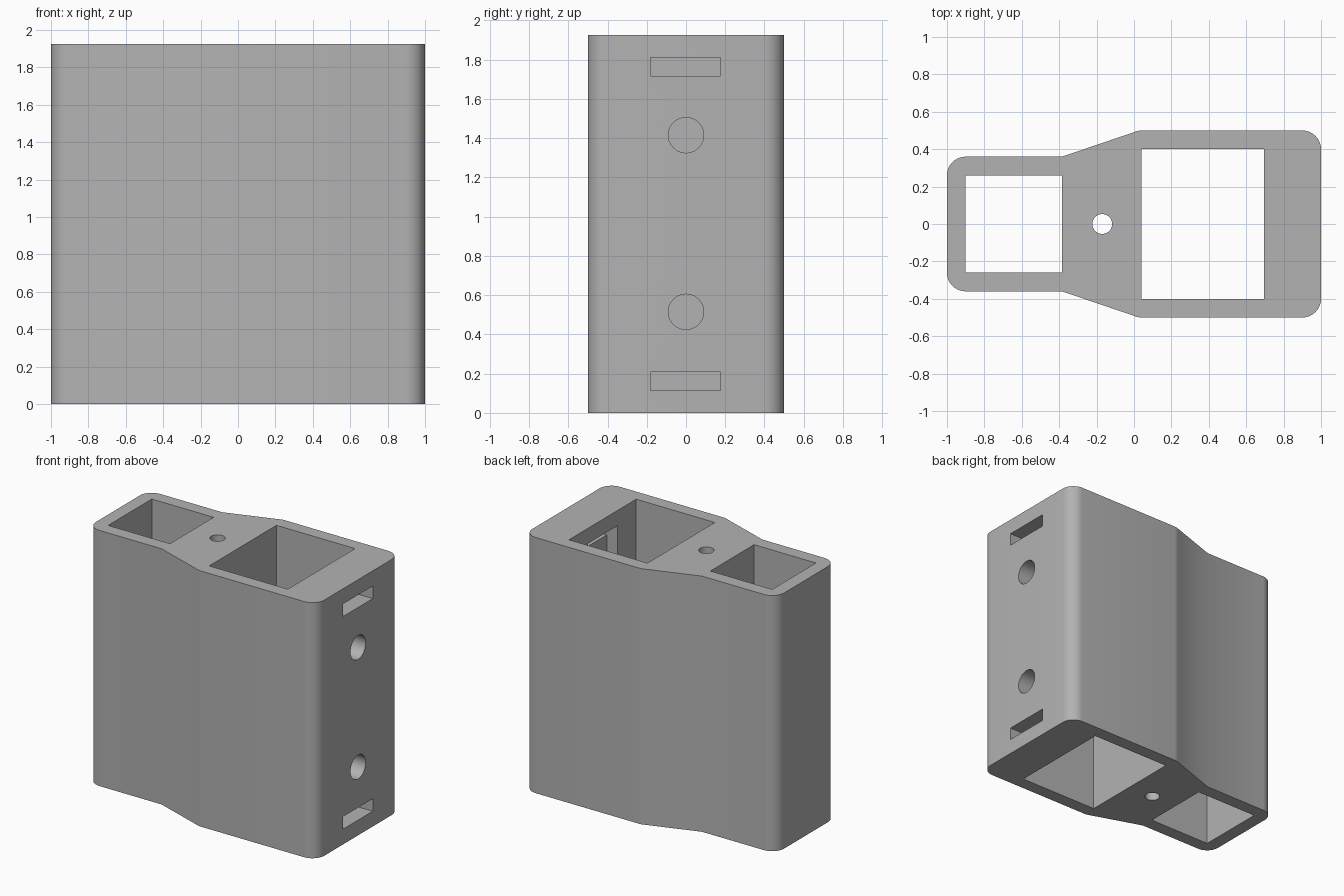
import bpy, bmesh, math
from mathutils import Vector

cube = bpy.data.objects.get("Cube")
if cube:
    bpy.data.objects.remove(cube, do_unlink=True)

HEIGHT = 1.925

grey = bpy.data.materials.new("plain grey")
grey.use_nodes = True
colour = (0.45, 0.45, 0.45, 1)
grey.diffuse_color = colour
grey.node_tree.nodes["Principled BSDF"].inputs["Base Color"].default_value = colour


def arc(cx, cy, r, start, end, steps=10):
    """Points on an arc, angles in degrees."""
    angles = [math.radians(start + (end - start) * i / steps) for i in range(steps + 1)]
    return [(cx + r * math.cos(a), cy + r * math.sin(a)) for a in angles]


def prism(name, outline, axis, low, high):
    """Extrude a closed outline along z (outline in xy) or x (outline in yz)."""
    bm = bmesh.new()
    if axis == 'z':
        verts = [bm.verts.new((a, b, low)) for a, b in outline]
        shift = Vector((0, 0, high - low))
    else:
        verts = [bm.verts.new((low, a, b)) for a, b in outline]
        shift = Vector((high - low, 0, 0))
    face = bm.faces.new(verts)
    grown = bmesh.ops.extrude_face_region(bm, geom=[face], use_keep_orig=True)
    bmesh.ops.translate(bm, vec=shift,
                        verts=[v for v in grown["geom"] if isinstance(v, bmesh.types.BMVert)])
    bmesh.ops.recalc_face_normals(bm, faces=bm.faces)
    mesh = bpy.data.meshes.new(name)
    bm.to_mesh(mesh)
    bm.free()
    mesh.materials.append(grey)
    obj = bpy.data.objects.new(name, mesh)
    bpy.context.collection.objects.link(obj)
    return obj


def rect(a0, a1, b0, b1):
    return [(a0, b0), (a1, b0), (a1, b1), (a0, b1)]


def circle(cx, cy, r):
    return arc(cx, cy, r, 0, 360, 40)[:-1]


# Body: rounded ends joined by a tapering waist, mirrored across y
upper = (arc(0.9, 0.4, 0.1, 0, 90)
         + [(0.04, 0.5), (0.02, 0.498), (0, 0.491), (-0.385, 0.36)]
         + arc(-0.9, 0.26, 0.1, 90, 180))
lower = [(x, -y) for x, y in reversed(upper)]
body = prism("double_socket_block", upper + lower, 'z', 0, HEIGHT)

# Openings: two square sockets, a vertical bore, and the tie recess in the thick wall
cutters = [
    prism("large_socket_cutter", rect(0.04, 0.695, -0.4, 0.4), 'z', -0.1, HEIGHT + 0.1),
    prism("small_socket_cutter", rect(-0.9, -0.385, -0.26, 0.26), 'z', -0.1, HEIGHT + 0.1),
    prism("centre_bore_cutter", circle(-0.17, 0, 0.053), 'z', -0.1, HEIGHT + 0.1),
    prism("tie_recess_cutter", rect(-0.18, 0.175, 0.115, HEIGHT - 0.115), 'x', 0.6, 0.785),
]
# Paired screw holes and tie slots through the thick wall
for side, hole_z, slot_z in (("lower", 0.515, 0.162), ("upper", 1.415, HEIGHT - 0.162)):
    cutters.append(prism(side + "_screw_hole_cutter", circle(0, hole_z, 0.09), 'x', 0.6, 1.1))
    cutters.append(prism(side + "_slot_cutter",
                         rect(-0.18, 0.175, slot_z - 0.047, slot_z + 0.047), 'x', 0.6, 1.1))

bpy.ops.object.select_all(action='DESELECT')
bpy.context.view_layer.objects.active = body
body.select_set(True)
for cutter in cutters:
    cutter.hide_render = True
    mod = body.modifiers.new(cutter.name, 'BOOLEAN')
    mod.operation = 'DIFFERENCE'
    mod.solver = 'EXACT'
    mod.object = cutter
    bpy.ops.object.modifier_apply(modifier=mod.name)
    bpy.data.objects.remove(cutter, do_unlink=True)

bpy.ops.object.shade_smooth_by_angle(angle=math.radians(30))
